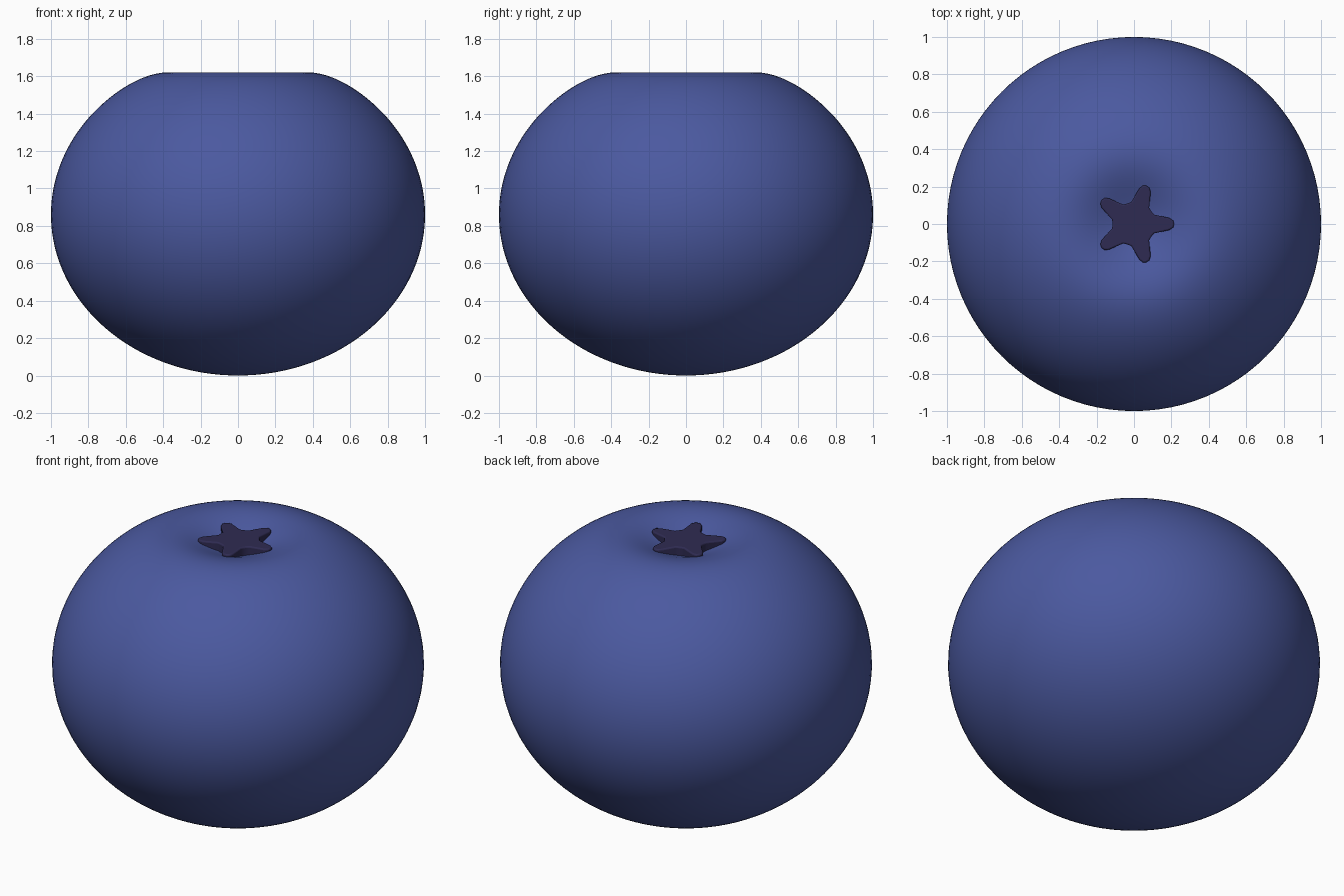
import bpy, bmesh
from math import sin, cos, pi, exp, hypot, atan2, radians
from mathutils import Vector

cube = bpy.data.objects.get("Cube")
if cube:
    bpy.data.objects.remove(cube, do_unlink=True)


def material(name, color):
    m = bpy.data.materials.new(name)
    m.use_nodes = True
    m.diffuse_color = color
    bsdf = m.node_tree.nodes["Principled BSDF"]
    bsdf.inputs["Base Color"].default_value = color
    bsdf.inputs["Roughness"].default_value = 0.6
    return m


def add_object(name, bm, mat):
    bmesh.ops.recalc_face_normals(bm, faces=bm.faces[:])
    mesh = bpy.data.meshes.new(name)
    bm.to_mesh(mesh)
    bm.free()
    mesh.materials.append(mat)
    obj = bpy.data.objects.new(name, mesh)
    bpy.context.collection.objects.link(obj)
    bpy.ops.object.select_all(action="DESELECT")
    obj.select_set(True)
    bpy.context.view_layer.objects.active = obj
    bpy.ops.object.shade_smooth_by_angle(angle=radians(40))
    return obj


skin = material("berry blue", (0.07, 0.1, 0.35, 1))
dark = material("dark purple", (0.028, 0.024, 0.085, 1))

HALF = 0.86


def dimple(r):
    return 0.19 * exp(-r * r / 0.0846)


# Berry body: flattened sphere with a soft dimple pressed into the crown
bm = bmesh.new()
bmesh.ops.create_uvsphere(bm, u_segments=96, v_segments=96, radius=1)
for v in bm.verts:
    top = v.co.z > 0
    v.co.z = HALF + HALF * v.co.z
    if top:
        v.co.z -= dimple(hypot(v.co.x, v.co.y))
add_object("berry_body", bm, skin)

# Crown star: five blunt arms, extruded down into the dimple
bm = bmesh.new()
arm = [(0.108, -0.05), (0.19, -0.032), (0.21, -0.018),
       (0.215, 0), (0.21, 0.018), (0.19, 0.032), (0.108, 0.05)]
outline = []
for i in range(5):
    a = i * 2 * pi / 5
    for x, y in arm:
        outline.append((x * cos(a) - y * sin(a), x * sin(a) + y * cos(a), 1.603))
    n = a + pi / 5
    outline.append((0.115 * cos(n), 0.115 * sin(n), 1.603))
star = bm.faces.new([bm.verts.new(p) for p in outline])
base = bmesh.ops.extrude_face_region(bm, geom=[star])
for g in base["geom"]:
    if isinstance(g, bmesh.types.BMVert):
        g.co.z -= 0.06
crown = add_object("crown_star", bm, dark)
bevel = crown.modifiers.new("soft_edge", "BEVEL")
bevel.width = 0.008
bevel.segments = 3
bevel.limit_method = "ANGLE"
bevel.angle_limit = radians(60)
